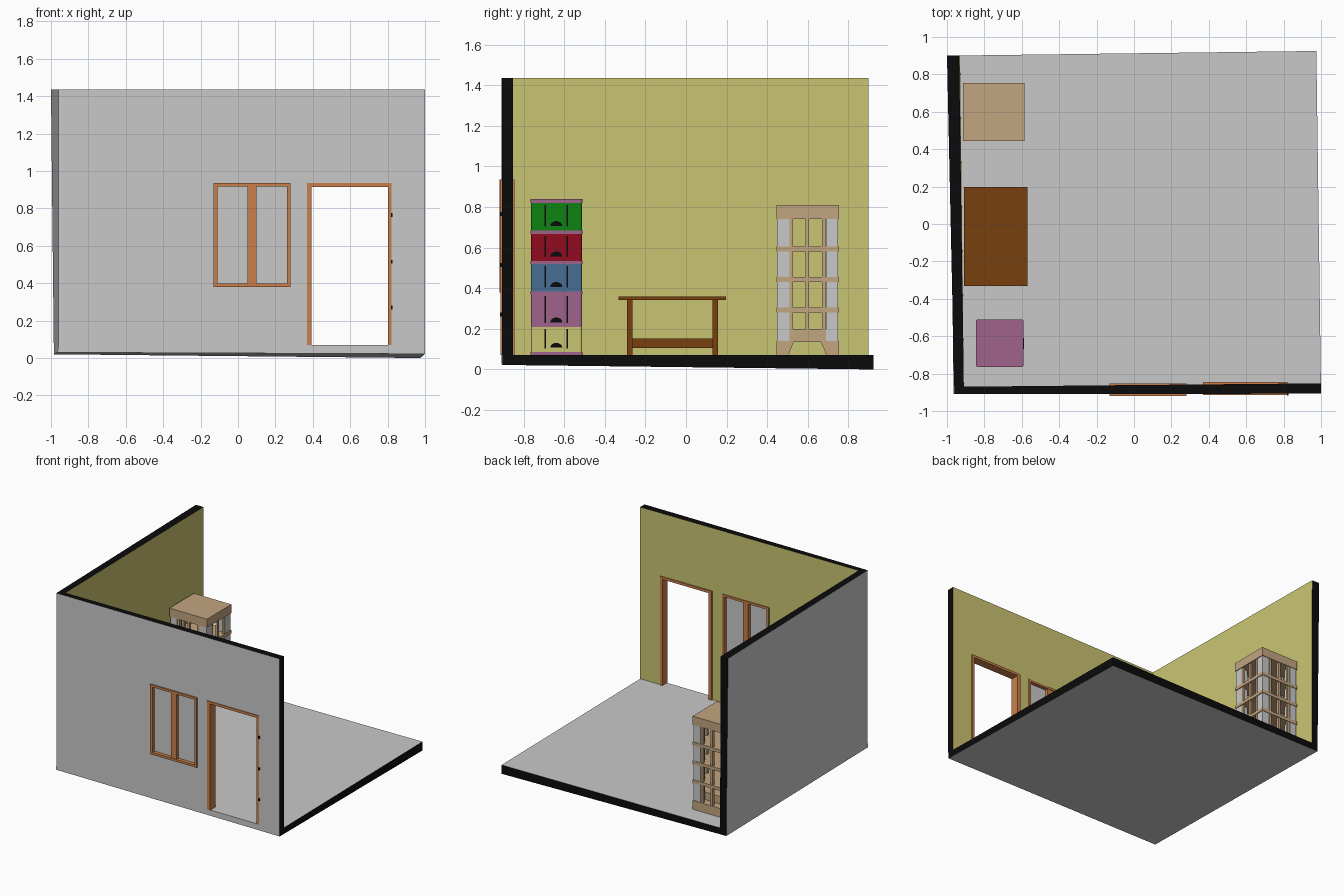
import bpy, bmesh, math
from mathutils import Vector

if "Cube" in bpy.data.objects:
    bpy.data.objects.remove(bpy.data.objects["Cube"])


def material(name, r, g, b):
    lin = [((c / 255 + 0.055) / 1.055) ** 2.4 if c > 10 else c / 255 / 12.92 for c in (r, g, b)]
    m = bpy.data.materials.new(name)
    m.diffuse_color = (*lin, 1)
    m.use_nodes = True
    m.node_tree.nodes["Principled BSDF"].inputs["Base Color"].default_value = m.diffuse_color
    return m


WHITE = material("light_grey", 201, 201, 201)
YELLOW = material("wall_yellow", 201, 196, 113)
BLACK = material("edge_black", 11, 11, 11)
ORANGE = material("orange_wood", 200, 127, 72)
BROWN = material("brown_wood", 120, 64, 14)
TAN = material("tan_wood", 194, 165, 128)
PURPLE = material("purple", 160, 100, 140)
GREEN = material("green", 14, 130, 18)
RED = material("red", 145, 11, 32)
BLUE = material("blue", 72, 110, 150)


def finish(name, bm, mats):
    bmesh.ops.recalc_face_normals(bm, faces=bm.faces)
    me = bpy.data.meshes.new(name)
    bm.to_mesh(me)
    bm.free()
    for m in mats:
        me.materials.append(m)
    ob = bpy.data.objects.new(name, me)
    bpy.context.collection.objects.link(ob)
    return ob


def add_hex(bm, bottom, top):
    """Six-sided block from a bottom and a top quad."""
    lo = [bm.verts.new(p) for p in bottom]
    hi = [bm.verts.new(p) for p in top]
    bm.faces.new(lo[::-1])
    bm.faces.new(hi)
    for i in range(4):
        j = (i + 1) % 4
        bm.faces.new((lo[i], lo[j], hi[j], hi[i]))


def boxes(name, mat, dims):
    """One object from boxes given as x0, x1, y0, y1, z0, z1."""
    bm = bmesh.new()
    for x0, x1, y0, y1, z0, z1 in dims:
        q = [(x0, y0), (x1, y0), (x1, y1), (x0, y1)]
        add_hex(bm, [(*p, z0) for p in q], [(*p, z1) for p in q])
    return finish(name, bm, [mat])


def prism_x(name, mat, profile, x0, x1):
    """Extrude a (y, z) profile along x."""
    bm = bmesh.new()
    f = bm.faces.new([bm.verts.new((x0, y, z)) for y, z in profile])
    ext = bmesh.ops.extrude_face_region(bm, geom=[f])["geom"]
    bmesh.ops.translate(bm, vec=(x1 - x0, 0, 0), verts=[v for v in ext if isinstance(v, bmesh.types.BMVert)])
    return finish(name, bm, [mat])


def paint(ob, rule):
    for f in ob.data.polygons:
        f.material_index = rule(f.normal, f.center)


SHELL = [WHITE, YELLOW, BLACK]

# floor slab, slightly thicker toward the back; cut edges black
bm = bmesh.new()
add_hex(bm, [(-0.965, -0.91, 0.03), (1.0, -0.905, 0.022), (0.975, 0.925, 0), (-0.985, 0.9, 0.02)],
        [(-0.96, -0.91, 0.07), (1.0, -0.905, 0.07), (0.975, 0.925, 0.07), (-0.985, 0.9, 0.07)])
floor = finish("floor", bm, SHELL)
paint(floor, lambda n, c: 2 if n.x > 0.7 or n.y > 0.7 else 0)

# left wall: grey outside, yellow inside, black cut edges
bm = bmesh.new()
add_hex(bm, [(-0.96, -0.91, 0.07), (-0.91, -0.87, 0.07), (-0.93, 0.9, 0.07), (-0.985, 0.9, 0.07)],
        [(-0.96, -0.91, 1.435), (-0.91, -0.87, 1.435), (-0.935, 0.9, 1.435), (-1.0, 0.9, 1.435)])
left_wall = finish("left_wall", bm, SHELL)
paint(left_wall, lambda n, c: 1 if n.x > 0.9 else 2 if n.z > 0.7 or n.y > 0.7 else 0)

# front wall: grid of cells with the window and door left open
xs = [-0.96, -0.13, 0.28, 0.37, 0.82, 1.0]
zs = [0.07, 0.38, 0.935, 1.435]
holes = {(1, 1), (3, 0), (3, 1)}


def solid(i, k):
    return 0 <= i < 5 and 0 <= k < 3 and (i, k) not in holes


def wall_point(i, k, side):
    t = (xs[i] + 0.96) / 1.96
    x = xs[i] + (0.05 if side and i == 0 else 0)
    return (x, -0.87 + 0.018 * t if side else -0.91 + 0.003 * t, zs[k])


bm = bmesh.new()
for i in range(5):
    for k in range(3):
        if not solid(i, k):
            continue
        ring = [(i, k), (i + 1, k), (i + 1, k + 1), (i, k + 1)]
        for side in (0, 1):
            bm.faces.new([bm.verts.new(wall_point(*p, side)) for p in ring])
        for e, (di, dk) in enumerate([(0, -1), (1, 0), (0, 1), (-1, 0)]):
            if not solid(i + di, k + dk):
                a, b = ring[e], ring[(e + 1) % 4]
                bm.faces.new([bm.verts.new(wall_point(*p, s)) for p, s in ((a, 0), (b, 0), (b, 1), (a, 1))])
bmesh.ops.remove_doubles(bm, verts=bm.verts, dist=0.0005)
front_wall = finish("front_wall", bm, SHELL)
paint(front_wall, lambda n, c: 0 if n.y < -0.9 else 1 if n.y > 0.9 else 2 if n.z > 0.7 or c.x > 0.9 else 0)

# window frame, mullion and panes
y0, y1 = -0.919, -0.853
boxes("window_frame", ORANGE, [
    (-0.13, -0.11, y0, y1, 0.38, 0.935), (0.262, 0.28, y0, y1, 0.38, 0.935),
    (-0.11, 0.262, y0, y1, 0.38, 0.398), (-0.11, 0.262, y0, y1, 0.917, 0.935),
    (0.052, 0.1, y0 + 0.005, y1 - 0.003, 0.398, 0.917)])
boxes("window_panes", WHITE, [(a, b, -0.89, -0.882, 0.398, 0.917) for a, b in ((-0.11, 0.052), (0.1, 0.262))])

# door frame and hinges
boxes("door_frame", ORANGE, [
    (0.368, 0.393, -0.913, -0.846, 0.07, 0.935), (0.801, 0.822, -0.913, -0.846, 0.07, 0.935),
    (0.393, 0.801, -0.913, -0.846, 0.915, 0.935)])
boxes("door_hinges", BLACK, [(0.819, 0.827, -0.917, -0.907, z - 0.01, z + 0.01) for z in (0.27, 0.515, 0.765)])

# display shelf: top, shelves, footed base, corner columns, uprights
X0, X1, Y0, Y1 = -0.915, -0.585, 0.445, 0.753
boxes("shelf_top", TAN, [(X0, X1, Y0, Y1, 0.742, 0.81)])
boxes("shelf_boards", TAN, [(X0, X1, Y0, Y1, z, z + 0.025) for z in (0.28, 0.43, 0.58)])
prism_x("shelf_base", TAN, [(Y0, 0.07), (0.505, 0.07), (0.53, 0.135), (0.665, 0.135), (0.692, 0.07), (Y1, 0.07),
                            (Y1, 0.14), (0.69, 0.14), (0.69, 0.2), (0.51, 0.2), (0.51, 0.14), (Y0, 0.14)], X0, X1)
boxes("shelf_columns", WHITE, [(x, x + 0.06, y, y + 0.06, 0.14, 0.742)
                               for x in (X0 + 0.006, X1 - 0.066) for y in (Y0 + 0.004, Y1 - 0.064)])
posts = []
for y in (0.51, 0.589, 0.67):
    for x in (X0 + 0.006, X1 - 0.026):
        posts.append((x, x + 0.02, y, y + 0.018, 0.14, 0.742))
for x in (X0 + 0.07, -0.759, X1 - 0.088):
    for y in (Y0 + 0.004, Y1 - 0.024):
        posts.append((x, x + 0.018, y, y + 0.02, 0.14, 0.742))
boxes("shelf_uprights", TAN, posts)

# desk
boxes("desk_top", BROWN, [(-0.91, -0.57, -0.332, 0.198, 0.343, 0.36)])
boxes("desk_legs", BROWN, [(x, x + 0.03, y, y + 0.027, 0.07, 0.343) for x in (-0.89, -0.62) for y in (-0.291, 0.13)])
boxes("desk_stretchers", BROWN, [(-0.86, -0.62, y, y + 0.02, 0.105, 0.153) for y in (-0.287, 0.134)]
      + [(-0.765, -0.745, -0.267, 0.134, 0.105, 0.153)])

# drawer tower: coloured drawers between purple rims
def rounded(ob):
    bm = bmesh.new()
    bm.from_mesh(ob.data)
    edges = [e for e in bm.edges if abs((e.verts[0].co - e.verts[1].co).normalized().z) > 0.9]
    bmesh.ops.bevel(bm, geom=edges, offset=0.012, segments=3, profile=0.5, affect='EDGES')
    bm.to_mesh(ob.data)
    bm.free()


tiers = [("yellow", YELLOW, 0.085, 0.21), ("purple", PURPLE, 0.21, 0.372), ("blue", BLUE, 0.385, 0.52),
         ("red", RED, 0.535, 0.668), ("green", GREEN, 0.685, 0.82)]
for label, mat, z0, z1 in tiers:
    rounded(boxes(label + "_drawer", mat, [(-0.843, -0.592, -0.763, -0.512, z0, z1)]))
    # vertical grooves and half-round handle on the drawer front
    boxes(label + "_drawer_grooves", BLACK, [(-0.593, -0.59, y, y + 0.007, z0 + 0.018, z1 - 0.01)
                                             for y in (-0.697, -0.588)])
    arc = [(-0.639 + 0.03 * math.cos(a), z0 + 0.022 + 0.024 * math.sin(a))
           for a in [math.pi * i / 8 for i in range(9)]]
    prism_x(label + "_drawer_handle", BLACK, arc, -0.593, -0.588)
for n, (z0, z1) in enumerate([(0.07, 0.085), (0.372, 0.385), (0.52, 0.535), (0.668, 0.685), (0.82, 0.84)]):
    rounded(boxes("drawer_rim_%d" % n, PURPLE, [(-0.845, -0.59, -0.765, -0.51, z0, z1)]))
